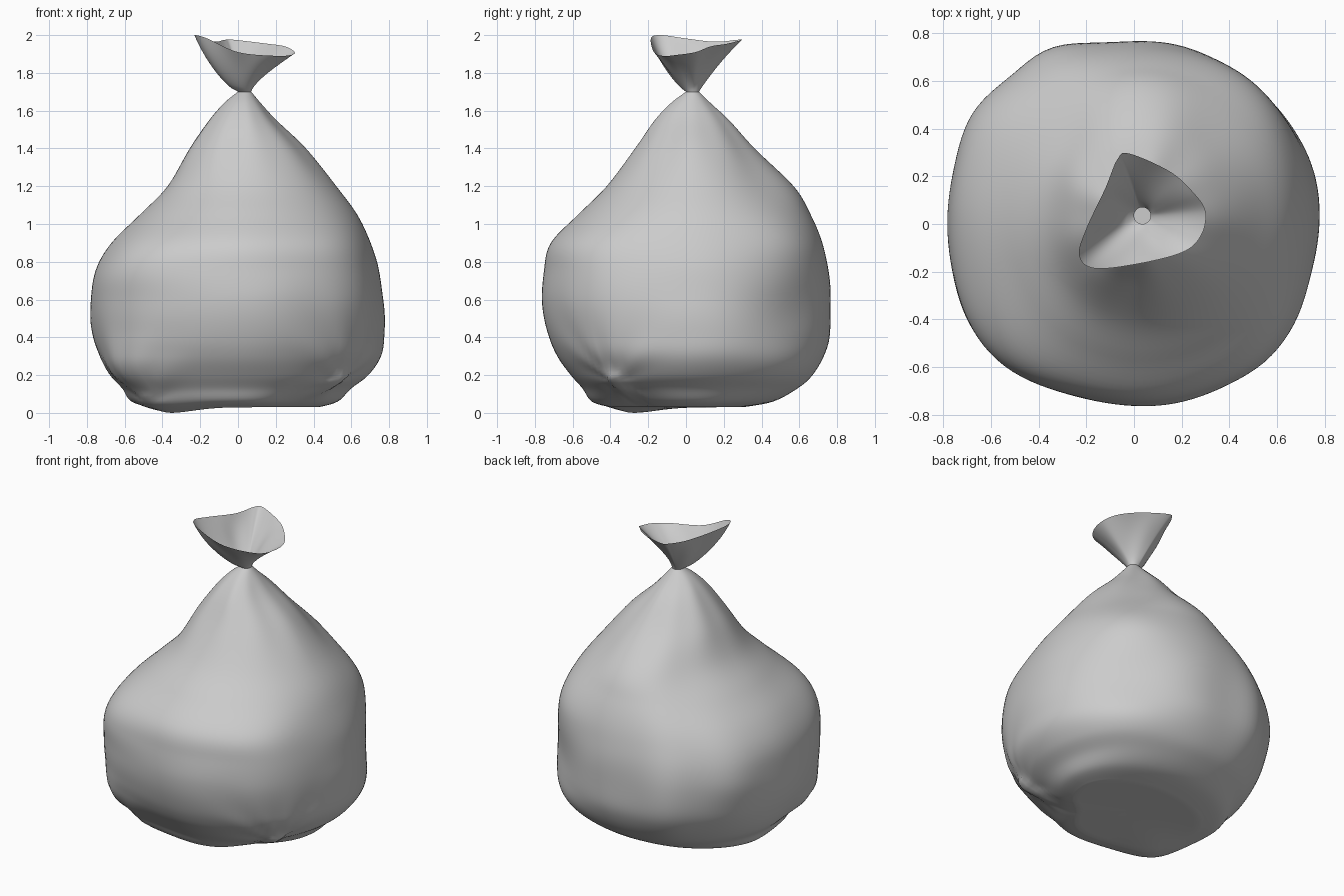
import bpy, bmesh
from math import sin, cos, pi, exp, atan2, hypot, radians
from mathutils import Vector, noise

if "Cube" in bpy.data.objects:
    bpy.data.objects.remove(bpy.data.objects["Cube"])

SEG = 128
C = 0.035          # the tied neck sits slightly off centre

# silhouette rows: z, xmin, xmax, ymin, ymax
ROWS = [
    (0.03, -0.44, 0.43, -0.40, 0.30), (0.06, -0.56, 0.53, -0.50, 0.46),
    (0.13, -0.61, 0.60, -0.55, 0.59), (0.20, -0.675, 0.69, -0.61, 0.67),
    (0.30, -0.73, 0.76, -0.68, 0.73), (0.42, -0.765, 0.775, -0.73, 0.76),
    (0.60, -0.775, 0.77, -0.76, 0.765), (0.75, -0.755, 0.745, -0.755, 0.755),
    (0.90, -0.67, 0.70, -0.715, 0.72), (1.05, -0.52, 0.63, -0.57, 0.66),
    (1.20, -0.375, 0.52, -0.42, 0.57), (1.40, -0.26, 0.355, -0.27, 0.36),
    (1.55, -0.155, 0.20, -0.165, 0.225), (1.64, -0.075, 0.12, -0.08, 0.13),
    (1.70, 0.0, 0.07, 0.0, 0.07)]

# open rim of the collar: x, y, z (counter-clockwise)
RIM = [(0.30, 0.05, 1.91), (0.25, 0.13, 1.94), (0.15, 0.22, 1.955),
       (-0.02, 0.295, 1.975), (-0.07, 0.27, 1.975), (-0.12, 0.15, 1.965),
       (-0.20, -0.02, 1.985), (-0.23, -0.13, 2.0), (-0.17, -0.185, 1.985),
       (0.0, -0.17, 1.91), (0.20, -0.12, 1.89), (0.28, -0.05, 1.895)]

# broad bulges: direction, angular width, height, height width, amount
BULGES = [(117, 0.22, 0.55, 0.35, 0.07), (143, 0.3, 0.65, 0.3, 0.055),
          (218, 0.4, 0.55, 0.3, 0.06), (222, 0.35, 0.2, 0.17, 0.14),
          (225, 0.35, 0.85, 0.18, 0.06), (320, 0.3, 0.65, 0.3, 0.045),
          (315, 0.4, 0.9, 0.15, 0.03), (140, 0.4, 1.2, 0.15, -0.05),
          (45, 0.4, 1.25, 0.16, -0.07),
          (45, 0.4, 0.9, 0.18, 0.05), (45, 0.4, 0.55, 0.2, -0.03),
          (45, 0.4, 0.2, 0.12, 0.03), (315, 0.4, 0.03, 0.07, -0.18)]


def spline(p, i, t, closed=False):
    """Catmull-Rom point on segment i of a list of tuples."""
    n = len(p)
    idx = (lambda k: k % n) if closed else (lambda k: min(max(k, 0), n - 1))
    a, b, c, d = (p[idx(i + k)] for k in (-1, 0, 1, 2))
    return [0.5 * (2 * q + (r - o) * t + (2 * o - 5 * q + 4 * r - s) * t * t
                   + (3 * q - o - 3 * r + s) * t ** 3)
            for o, q, r, s in zip(a, b, c, d)]


def bump(x, centre, width):
    return exp(-((x - centre) / width) ** 2)


def turn(a, deg):
    """Signed angle from a direction."""
    return (a - radians(deg) + pi) % (2 * pi) - pi


def gather(a, z, deg, height, pull, wid, ripple):
    """A pinched corner with creases radiating from it."""
    da, dz = turn(a, deg) * 0.7, z - height
    d = hypot(da, dz)
    return (pull * bump(d, 0, wid)
            + ripple * cos(10 * atan2(dz, da)) * exp(-d / 0.2) * min(1, d / 0.08))


def folds(a, z):
    """Radial scale: bulges, neck pleats, gathered corners and creases."""
    s = 1.0
    for deg, wid, h, hw, amt in BULGES:
        s += amt * bump(z, h, hw) * bump(turn(a, deg), 0, wid)
    # pleats fanning down from the neck
    up = bump(z, 1.5, 0.22) * min(1, max(0, (1.7 - z) / 0.1))
    s += up * (0.015 * sin(5 * a + 0.6) + 0.012 * sin(9 * a + 2))
    s += gather(a, z, -40, 0.16, 0.09, 0.06, 0.012)
    s += gather(a, z, 222, 0.07, 0.03, 0.1, 0.012)
    # soft sideways creases
    v = Vector((cos(a) * 1.7, sin(a) * 1.7, z * 5))
    return s + 0.01 * noise.noise(v) * bump(z, 0.5, 0.6)


def loft(name, rings, cap=None):
    bm = bmesh.new()
    loops = [[bm.verts.new(p) for p in r] for r in rings]
    for lo, hi in zip(loops, loops[1:]):
        for i in range(SEG):
            j = (i + 1) % SEG
            bm.faces.new((lo[i], lo[j], hi[j], hi[i]))
    if cap:
        c = bm.verts.new(cap)
        for i in range(SEG):
            bm.faces.new((c, loops[0][(i + 1) % SEG], loops[0][i]))
    me = bpy.data.meshes.new(name)
    bm.to_mesh(me)
    bm.free()
    for f in me.polygons:
        f.use_smooth = True
    ob = bpy.data.objects.new(name, me)
    bpy.context.collection.objects.link(ob)
    return ob


def body_ring(row):
    z, x0, x1, y0, y1 = row
    ring = []
    for i in range(SEG):
        a = 2 * pi * i / SEG
        s = folds(a, z)
        x = cos(a) * (x1 - C if cos(a) > 0 else C - x0) * s + C
        y = sin(a) * (y1 - C if sin(a) > 0 else C - y0) * s + C
        ring.append((x, y, z))
    return ring


def sag(p):
    """The underside dips to the floor at front left."""
    x, y, z = p
    low = exp(-(((x + 0.38) / 0.2) ** 2 + ((y + 0.3) / 0.2) ** 2))
    return (x, y, max(0, z - 0.035 * low * max(0, 1 - z / 0.25)))


# bag body: flat underside, then the lofted side wall
wall = [body_ring(spline(ROWS, i, k / 6)) for i in range(len(ROWS) - 1) for k in range(6)]
wall.append(body_ring(ROWS[-1]))
base = [[(x * k, y * k, 0.034 - 0.004 * k) for x, y, z in wall[0]]
        for k in (0.15, 0.3, 0.45, 0.6, 0.75, 0.9)]
rings = [[sag(p) for p in r] for r in base + wall]
loft("bag_body", rings, cap=(0, 0, 0.034))

# collar: flares from the neck to the open, tilted rim
n = len(RIM)
rim = []
for i in range(SEG):
    u = i / SEG * n
    rim.append(spline(RIM, int(u), u - int(u), True))
collar = []
for k in range(17):
    t = k / 16
    ring = []
    for x, y, z in rim:
        a = atan2(y - C, x - C)
        nx, ny = C + 0.035 * cos(a), C + 0.035 * sin(a)
        # steeper on the left, opening late on the right
        f = t ** (1.05 + 0.4 * cos(a - radians(25)))
        f *= 1 + 0.06 * sin(5 * a + 1) * sin(pi * t)
        ring.append((nx + (x - nx) * f, ny + (y - ny) * f, 1.7 + (z - 1.7) * t))
    collar.append(ring)
loft("bag_collar", collar)
